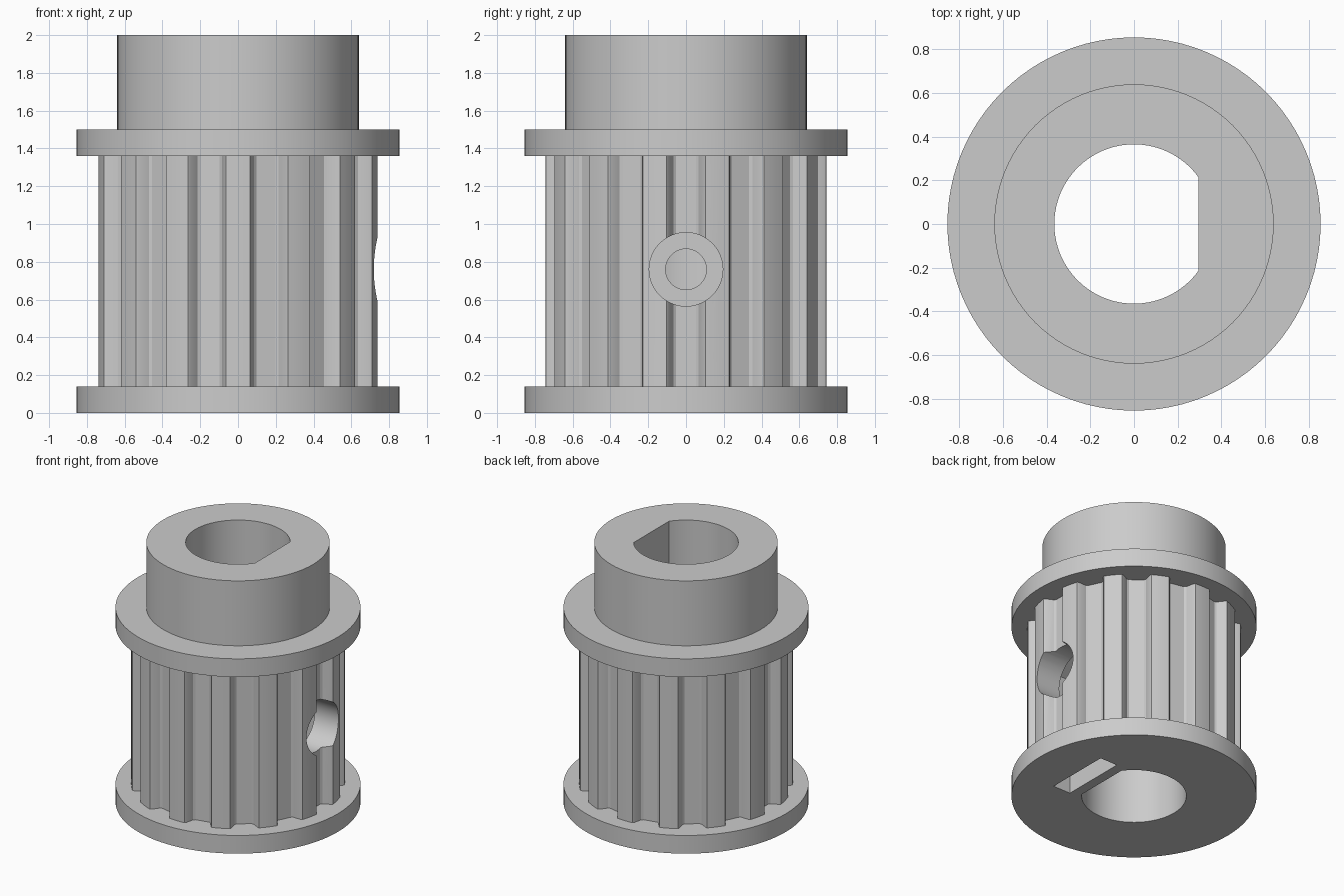
import bpy, bmesh
from math import sin, cos, acos, asin, pi, sqrt

old = bpy.data.objects.get("Cube")
if old:
    bpy.data.objects.remove(old, do_unlink=True)

grey = bpy.data.materials.new("plain_grey")
grey.use_nodes = True
grey.diffuse_color = (0.6, 0.6, 0.6, 1)
grey.node_tree.nodes["Principled BSDF"].inputs["Base Color"].default_value = (0.6, 0.6, 0.6, 1)


def arc(r, start=0.0, end=2 * pi, n=96, closed=False):
    """Points on an arc, anticlockwise."""
    steps = n - 1 if closed else n
    return [(r * cos(start + (end - start) * i / steps),
             r * sin(start + (end - start) * i / steps)) for i in range(n)]


def prism(name, outline, low, high, axis="z"):
    """Extrude a flat outline along z or x."""
    bm = bmesh.new()

    def place(a, b, h):
        return (a, b, h) if axis == "z" else (h, a, b)

    bottom = [bm.verts.new(place(a, b, low)) for a, b in outline]
    top = [bm.verts.new(place(a, b, high)) for a, b in outline]
    bm.faces.new(bottom[::-1])
    bm.faces.new(top)
    for i in range(len(outline)):
        j = (i + 1) % len(outline)
        bm.faces.new((bottom[i], bottom[j], top[j], top[i]))
    mesh = bpy.data.meshes.new(name)
    bm.to_mesh(mesh)
    bm.free()
    mesh.materials.append(grey)
    obj = bpy.data.objects.new(name, mesh)
    bpy.context.collection.objects.link(obj)
    return obj


def toothed_outline(radius, teeth):
    """Trapezoid grooves with eased corners, joined by curved lands."""
    half = [(0.102, 0), (0.092, 0.012), (0.066, 0.07), (0.052, 0.08)]
    groove = [(-w, d) for w, d in half] + [(w, d) for w, d in half[::-1]]
    edge = asin(half[0][0] / radius)
    pitch = 2 * pi / teeth
    points = []
    for i in range(teeth):
        a = i * pitch
        for w, d in groove:
            r = sqrt(radius ** 2 - w ** 2) - d
            points.append((r * cos(a) - w * sin(a), r * sin(a) + w * cos(a)))
        points += arc(radius, a + edge, a + pitch - edge, 5, True)[1:-1]
    return points


# Solid parts
toothed_barrel = prism("toothed_barrel", toothed_outline(0.745, 14), 0.14, 1.36)
bottom_flange = prism("bottom_flange", arc(0.855), 0, 0.14)
top_flange = prism("top_flange", arc(0.855), 1.36, 1.5)
hub = prism("hub", arc(0.64), 1.5, 2)

# Cutters: D-shaped bore, nut slot, stepped screw hole
flat = acos(0.295 / 0.365)
bore = prism("bore_cutter", arc(0.365, flat, 2 * pi - flat, 80, True), -0.1, 2.1)
screw_z, nut = 0.76, 0.255
slot = prism("nut_slot_cutter", [(-nut, -0.1), (nut, -0.1), (nut, screw_z + 0.147),
                                 (0, screw_z + 0.294), (-nut, screw_z + 0.147)],
             0.37, 0.518, "x")


def screw_cutter(name, r, low, high):
    return prism(name, [(a, b + screw_z) for a, b in arc(r, n=48)], low, high, "x")


wide_hole = screw_cutter("wide_hole_cutter", 0.195, 0.45, 1)
narrow_hole = screw_cutter("narrow_hole_cutter", 0.108, 0.2, 0.46)

cuts = {
    toothed_barrel: [bore, slot, wide_hole, narrow_hole],
    bottom_flange: [bore, slot],
    top_flange: [bore],
    hub: [bore],
}

# Cut and shade each part
for part, cutters in cuts.items():
    bpy.ops.object.select_all(action="DESELECT")
    part.select_set(True)
    bpy.context.view_layer.objects.active = part
    for cutter in cutters:
        mod = part.modifiers.new("cut", "BOOLEAN")
        mod.operation = "DIFFERENCE"
        mod.solver = "EXACT"
        mod.object = cutter
        bpy.ops.object.modifier_apply(modifier=mod.name)
    bpy.ops.object.shade_smooth_by_angle(angle=pi / 9)

for cutter in (bore, slot, wide_hole, narrow_hole):
    bpy.data.objects.remove(cutter, do_unlink=True)
